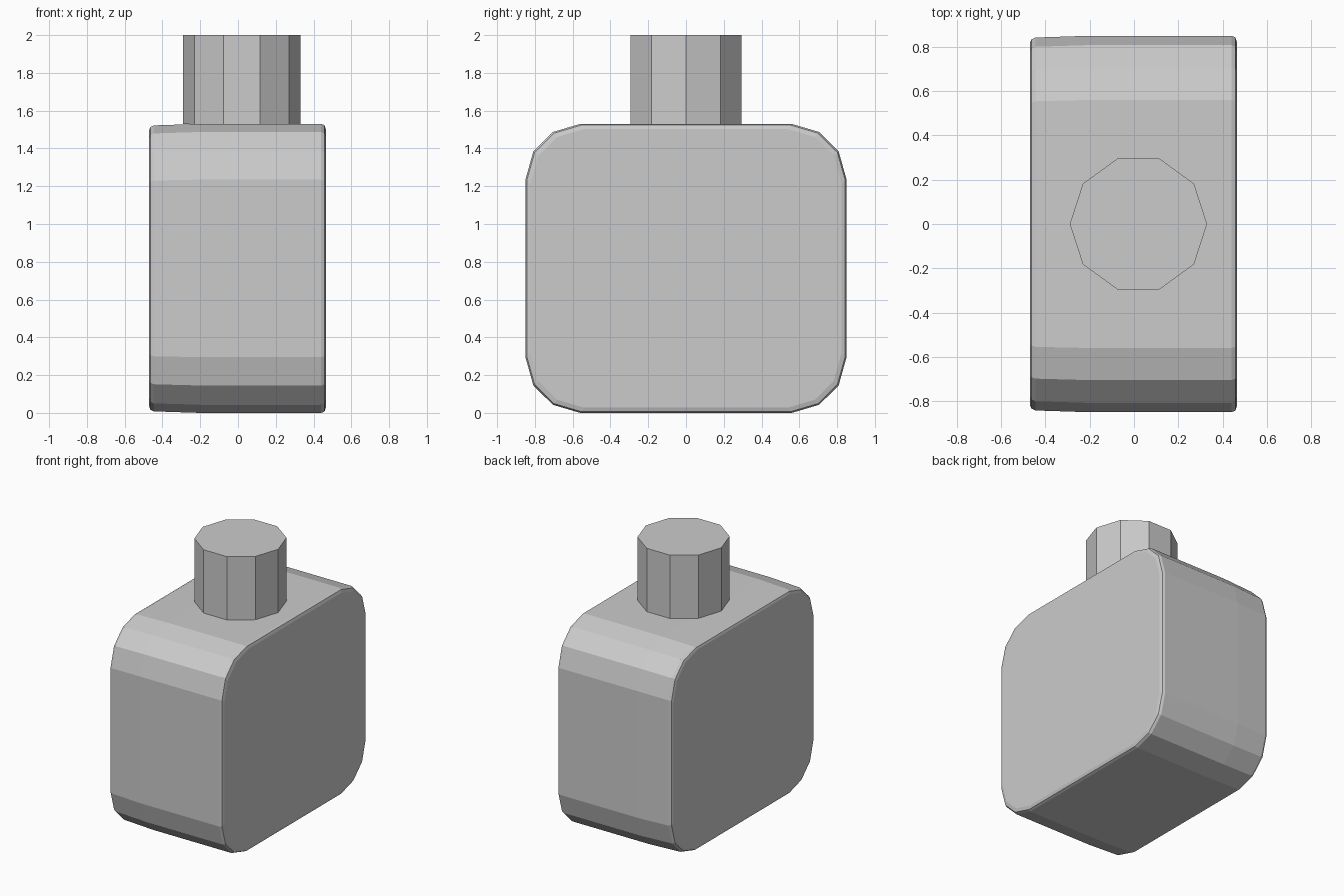
import bpy, bmesh

if "Cube" in bpy.data.objects:
    bpy.data.objects.remove(bpy.data.objects["Cube"])

MID_Z, HALF_Y, HALF_Z = 0.77, 0.85, 0.765

# One corner of the rounded bottle outline (y, z measured from the centre)
corner = [(0.85, 0.47), (0.808, 0.62), (0.705, 0.722), (0.56, 0.765)]
outline = (corner
           + [(-y, z) for y, z in reversed(corner)]
           + [(-y, -z) for y, z in corner]
           + [(y, -z) for y, z in reversed(corner)])

# Cross-sections along x: (x, inset of the outline) giving soft rims
sections = [(-0.47, 0.033), (-0.464, 0.017), (-0.445, 0.008), (-0.2, 0.0),
            (0.44, 0.0), (0.458, 0.007), (0.465, 0.028)]


def make_object(name, bm):
    bmesh.ops.recalc_face_normals(bm, faces=bm.faces)
    mesh = bpy.data.meshes.new(name)
    bm.to_mesh(mesh)
    bm.free()
    obj = bpy.data.objects.new(name, mesh)
    bpy.context.collection.objects.link(obj)
    return obj


# Bottle body: lofted rounded outline
bm = bmesh.new()
rings = []
for x, inset in sections:
    sy, sz = 1 - inset / HALF_Y, 1 - inset / HALF_Z
    rings.append([bm.verts.new((x, y * sy, MID_Z + z * sz)) for y, z in outline])
count = len(outline)
for a, b in zip(rings, rings[1:]):
    for i in range(count):
        j = (i + 1) % count
        bm.faces.new((a[i], a[j], b[j], b[i]))
bm.faces.new(rings[0])
bm.faces.new(rings[-1])
body = make_object("bottle_body", bm)
body.location.z = HALF_Z - MID_Z + 0.0

# Ten-sided cap standing on the body
top = 2 * HALF_Z
bpy.ops.mesh.primitive_cylinder_add(vertices=10, radius=0.31, depth=2 - top,
                                    location=(0.02, 0, (2 + top) / 2))
cap = bpy.context.object
cap.name = "bottle_cap"
# Turn so that a corner points along x
cap.rotation_euler.z = 3.14159265 / 2
